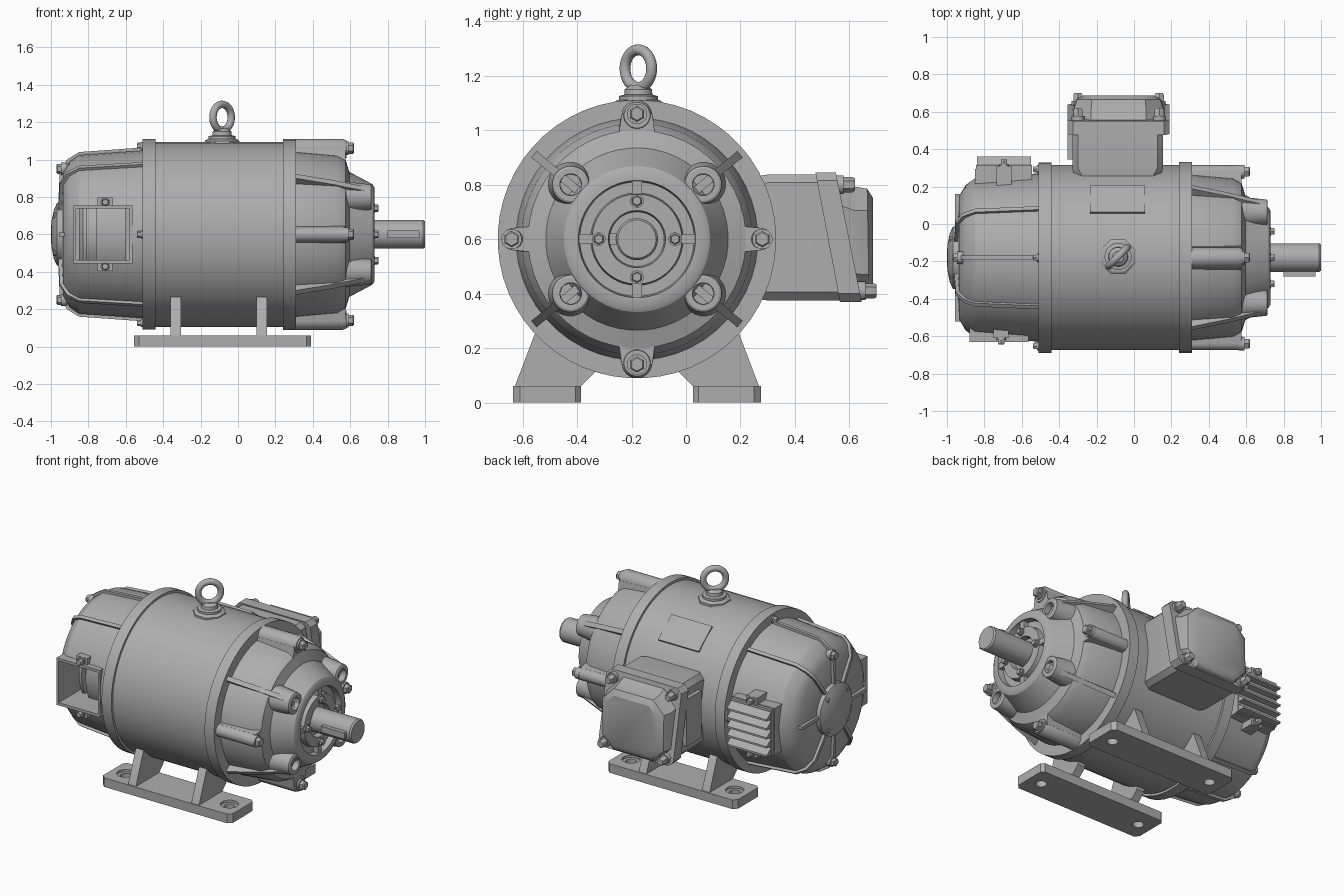
import bpy, bmesh
from math import radians, cos, sin, pi
from mathutils import Matrix, Vector

old = bpy.data.objects.get("Cube")
if old:
    bpy.data.objects.remove(old)

grey = bpy.data.materials.new("machine grey")
grey.use_nodes = True
COLOUR = (0.42, 0.42, 0.42, 1)
grey.diffuse_color = COLOUR
grey.node_tree.nodes["Principled BSDF"].inputs["Base Color"].default_value = COLOUR

CY, CZ = -0.18, 0.6
AXIS = Matrix.Translation((0, CY, CZ))
TO_Y = Matrix.Rotation(radians(90), 4, 'Z')
TO_MINUS_Y = Matrix.Rotation(radians(-90), 4, 'Z')
TO_Z = Matrix.Rotation(radians(-90), 4, 'Y')
YZ_TO_X = Matrix(((0, 0, 1, 0), (1, 0, 0, 0), (0, 1, 0, 0), (0, 0, 0, 1)))
parts = []


def finish(name, bm, mat):
    bmesh.ops.transform(bm, matrix=mat, verts=bm.verts)
    bmesh.ops.recalc_face_normals(bm, faces=bm.faces)
    mesh = bpy.data.meshes.new(name)
    bm.to_mesh(mesh)
    bm.free()
    mesh.materials.append(grey)
    ob = bpy.data.objects.new(name, mesh)
    bpy.context.collection.objects.link(ob)
    parts.append(ob)
    return ob


def skin(name, rings, mat=Matrix()):
    """Closed solid from a list of matching point rings."""
    bm = bmesh.new()
    loops = [[bm.verts.new(p) for p in ring] for ring in rings]
    for a, b in zip(loops, loops[1:]):
        for i in range(len(a)):
            j = (i + 1) % len(a)
            bm.faces.new((a[i], a[j], b[j], b[i]))
    bm.faces.new(loops[0])
    bm.faces.new(loops[-1])
    return finish(name, bm, mat)


def lathe(name, profile, mat=AXIS, n=32):
    turn = [2 * pi * (i + 0.5) / n for i in range(n)]
    return skin(name, [[(x, r * cos(t), r * sin(t)) for t in turn] for x, r in profile], mat)


def prism(name, pts, depth, mat):
    return skin(name, [[(x, y, s * depth / 2) for x, y in pts] for s in (-1, 1)], mat)


def box(name, lo, hi, mat=Matrix()):
    pts = [(lo[0], lo[1]), (hi[0], lo[1]), (hi[0], hi[1]), (lo[0], hi[1])]
    return skin(name, [[(x, y, z) for x, y in pts] for z in (lo[2], hi[2])], mat)


def radial(deg):
    return AXIS @ Matrix.Rotation(radians(deg), 4, 'X')


def bolt(name, loc, r, h, turn=Matrix()):
    mat = Matrix.Translation(loc) @ turn
    lathe(name + "_washer", [(-0.02, r * 1.25), (h * 0.3, r * 1.25)], mat, 16)
    lathe(name, [(0, r), (h * 0.85, r), (h, r * 0.8)], mat, 6)


def cut(ob, cutter, keep=False):
    mod = ob.modifiers.new("cut", 'BOOLEAN')
    mod.operation = 'DIFFERENCE'
    mod.object = cutter
    bpy.context.view_layer.objects.active = ob
    bpy.ops.object.modifier_apply(modifier=mod.name)
    if not keep:
        parts.remove(cutter)
        bpy.data.objects.remove(cutter)


# Main barrel with end flanges
lathe("barrel", [(-0.51, 0.45), (-0.51, 0.51), (-0.44, 0.51), (-0.44, 0.495), (0.24, 0.495),
                 (0.24, 0.511), (0.31, 0.511), (0.31, 0.43)], n=56)

# Drive end bell with recessed hub
lathe("drive_bell", [(0.3, 0.445), (0.53, 0.425), (0.575, 0.4), (0.595, 0.335), (0.68, 0.29),
                     (0.72, 0.268), (0.73, 0.25), (0.73, 0.215), (0.69, 0.21), (0.69, 0.17),
                     (0.725, 0.165), (0.725, 0.105), (0.69, 0.1)], n=48)
lathe("shaft", [(0.6, 0.077), (0.99, 0.077), (1.0, 0.07)])
box("shaft_key", (0.8, CY - 0.1, CZ - 0.02), (0.97, CY, CZ + 0.02))
for sy in (-1, 1):
    for sz in (-1, 1):
        spot = AXIS @ Matrix.Translation((0, 0.243 * sy, 0.2 * sz))
        lathe("mounting_boss", [(0.5, 0.095), (0.6, 0.08), (0.71, 0.068), (0.715, 0.06),
                                (0.715, 0.04), (0.665, 0.038)], spot, 24)
for a in (39.5, 140.5, 219.5, 320.5):
    prism("drive_rib", [(0.3, 0.36), (0.3, 0.492), (0.5, 0.44), (0.69, 0.38), (0.69, 0.28)],
          0.03, radial(a))
for a in (0, 90, 180, 270):
    wide = 0.056 if a % 180 else 0.04
    m = radial(a)
    lathe("lug", [(0.3, wide), (0.56, wide), (0.58, wide * 0.85)],
          m @ Matrix.Translation((0, 0.455, 0)), 20)
    skin("lug_root", [[(x, 0.36, -w), (x, 0.36, w), (x, 0.46, wide), (x, 0.46, -wide)]
                      for x, w in ((0.3, wide * 1.4), (0.575, wide * 1.25))], m)
    bolt("lug_bolt", m @ Vector((0.58, 0.46, 0)), 0.03, 0.04)
    bolt("hub_bolt", m @ Vector((0.725, 0.14, 0)), 0.02, 0.027)
    box("hub_notch_block", (0.68, 0.165, -0.018), (0.722, 0.22, 0.018), m)
    bolt("rear_flange_bolt", m @ Vector((-0.51, 0.473, 0)), 0.018, 0.03,
         Matrix.Rotation(pi, 4, 'Z'))

# Rear bell, ribs and bearing cap
rear = lathe("rear_bell", [(-0.5, 0.45), (-0.85, 0.425), (-0.9, 0.39), (-0.935, 0.33),
                           (-0.945, 0.1)], n=48)
ribs = [(-0.5, 0.4), (-0.5, 0.465), (-0.85, 0.44), (-0.915, 0.4), (-0.953, 0.33),
        (-0.962, 0.15), (-0.9, 0.15)]
for a in (55, 90, 125, 235, 270, 305):
    prism("rear_rib", ribs, 0.022, radial(a))
for a in (0, 180):
    box("rear_end_rib", (-0.958, 0.15, -0.011), (-0.92, 0.34, 0.011), radial(a))
lathe("bearing_cap", [(-0.93, 0.17), (-0.968, 0.168), (-0.985, 0.13), (-0.997, 0.07), (-1.0, 0.03)])
for a in range(45, 360, 90):
    bolt("cap_bolt", radial(a) @ Vector((-0.965, 0.142, 0)), 0.016, 0.022,
         Matrix.Rotation(pi, 4, 'Z'))
for s in (-1, 1):
    bolt("rear_end_bolt", (-0.935, CY, CZ + 0.35 * s), 0.027, 0.035, Matrix.Rotation(pi, 4, 'Z'))

# Open inspection window with commutator inside
frame = box("window_frame", (-0.88, -0.63, 0.445), (-0.565, -0.42, 0.755))
opening = box("opening", (-0.865, -0.75, 0.463), (-0.58, -0.3, 0.738))
cut(rear, opening, keep=True)
cut(frame, opening)
lathe("commutator", [(-0.85, 0.26), (-0.83, 0.29), (-0.81, 0.29), (-0.81, 0.25), (-0.76, 0.25),
                     (-0.76, 0.32), (-0.6, 0.32), (-0.6, 0.2)], n=40)

# Louvred cover on the opposite side
box("louvre_housing", (-0.85, 0.1, 0.445), (-0.545, 0.295, 0.755))
box("louvre_plate", (-0.845, 0.295, 0.45), (-0.545, 0.315, 0.75))
for i in range(5):
    z = 0.455 + i * 0.059
    prism("louvre_slat", [(0.305, z), (0.36, z), (0.36, z + 0.012), (0.305, z + 0.052)], 0.29,
          Matrix.Translation((-0.695, 0, 0)) @ YZ_TO_X)
for s in (-1, 1):
    for y0, y1, x, turn in ((-0.61, -0.5, -0.71, TO_MINUS_Y), (0.2, 0.31, -0.695, TO_Y)):
        z = CZ + 0.172 * s
        box("cover_tab", (x - 0.04, y0, z - 0.025), (x + 0.04, y1, z + 0.025))
        bolt("cover_bolt", (x, y0 if y0 < -0.3 else y1, z), 0.02, 0.035, turn)


# Terminal box with a slanted lid
def slanted_ring(y_top, y_bottom, x0, x1, z0, z1, c):
    pts = [(x0 + c, z0), (x1 - c, z0), (x1, z0 + c), (x1, z1 - c),
           (x1 - c, z1), (x0 + c, z1), (x0, z1 - c), (x0, z0 + c)]
    return [(x, y_bottom + (y_top - y_bottom) * (z - z0) / (z1 - z0), z) for x, z in pts]


skin("terminal_neck", [slanted_ring(0.1, 0.1, -0.29, 0.115, 0.4, 0.81, 0.06),
                       slanted_ring(0.26, 0.26, -0.32, 0.145, 0.38, 0.83, 0.04),
                       slanted_ring(0.3, 0.3, -0.33, 0.155, 0.375, 0.837, 0.03),
                       slanted_ring(0.49, 0.575, -0.33, 0.155, 0.375, 0.837, 0.03)])
skin("terminal_lid", [slanted_ring(0.475, 0.565, -0.355, 0.19, 0.37, 0.845, 0.03),
                      slanted_ring(0.55, 0.645, -0.355, 0.19, 0.37, 0.845, 0.03)])
skin("terminal_cover", [slanted_ring(0.54, 0.635, -0.33, 0.165, 0.375, 0.825, 0.1),
                        slanted_ring(0.605, 0.66, -0.32, 0.155, 0.38, 0.795, 0.09),
                        slanted_ring(0.665, 0.672, -0.305, 0.14, 0.39, 0.785, 0.08),
                        slanted_ring(0.687, 0.687, -0.27, 0.105, 0.42, 0.75, 0.06)])
box("cable_entry", (-0.355, 0.345, 0.45), (-0.32, 0.5, 0.76))
for x in (-0.3, 0.135):
    for y, z in ((0.56, 0.8), (0.64, 0.41)):
        bolt("lid_bolt", (x, y, z), 0.028, 0.06, TO_Y)

# Feet with bolt holes and upright webs
for s in (-1, 1):
    plate = prism("foot_plate", [(-0.535, 0.205), (0.37, 0.205), (0.39, 0.225), (0.39, 0.43),
                                 (0.365, 0.455), (-0.53, 0.455), (-0.555, 0.43), (-0.555, 0.225)],
                  0.06, Matrix.Translation((0, CY, 0.03)) @ Matrix.Diagonal((1, s, 1, 1)))
    for x in (-0.46, 0.295):
        for r, z in ((0.034, -0.1), (0.055, 0.045)):
            cut(plate, lathe("hole", [(z, r), (0.2, r)],
                             Matrix.Translation((x, CY + 0.33 * s, 0)) @ TO_Z, 24))
    for x in (-0.332, 0.128):
        prism("leg_web", [(s * y, z) for y, z in ((0.45, 0.055), (0.372, 0.26), (0.33, 0.3),
                                                  (0.15, 0.2), (0.155, 0.11), (0.21, 0.055))],
              0.056, Matrix.Translation((x, CY, 0)) @ YZ_TO_X)

# Rating plate on the barrel
box("rating_plate", (-0.235, 0.47, -0.09), (0.06, 0.5, 0.09), radial(51))

# Lifting eye
EYE = Matrix.Translation((-0.085, -0.175, 0))
lathe("eye_seat", [(1.05, 0.1), (1.1, 0.1), (1.11, 0.085)], EYE @ TO_Z, 8)
lathe("eye_collar", [(1.08, 0.072), (1.125, 0.072), (1.13, 0.052), (1.15, 0.05), (1.165, 0.03)],
      EYE @ TO_Z)
bpy.ops.mesh.primitive_torus_add(major_radius=0.069, minor_radius=0.02, major_segments=40,
                                 minor_segments=14, location=(-0.085, -0.175, 1.226),
                                 rotation=(radians(90), 0, radians(45)))
ring = bpy.context.object
ring.name = "lifting_ring"
ring.data.materials.append(grey)
parts.append(ring)

# Smooth shading with crisp edges
bpy.ops.object.select_all(action='DESELECT')
for ob in parts:
    ob.select_set(True)
bpy.context.view_layer.objects.active = ring
bpy.ops.object.shade_smooth_by_angle(angle=radians(30))
